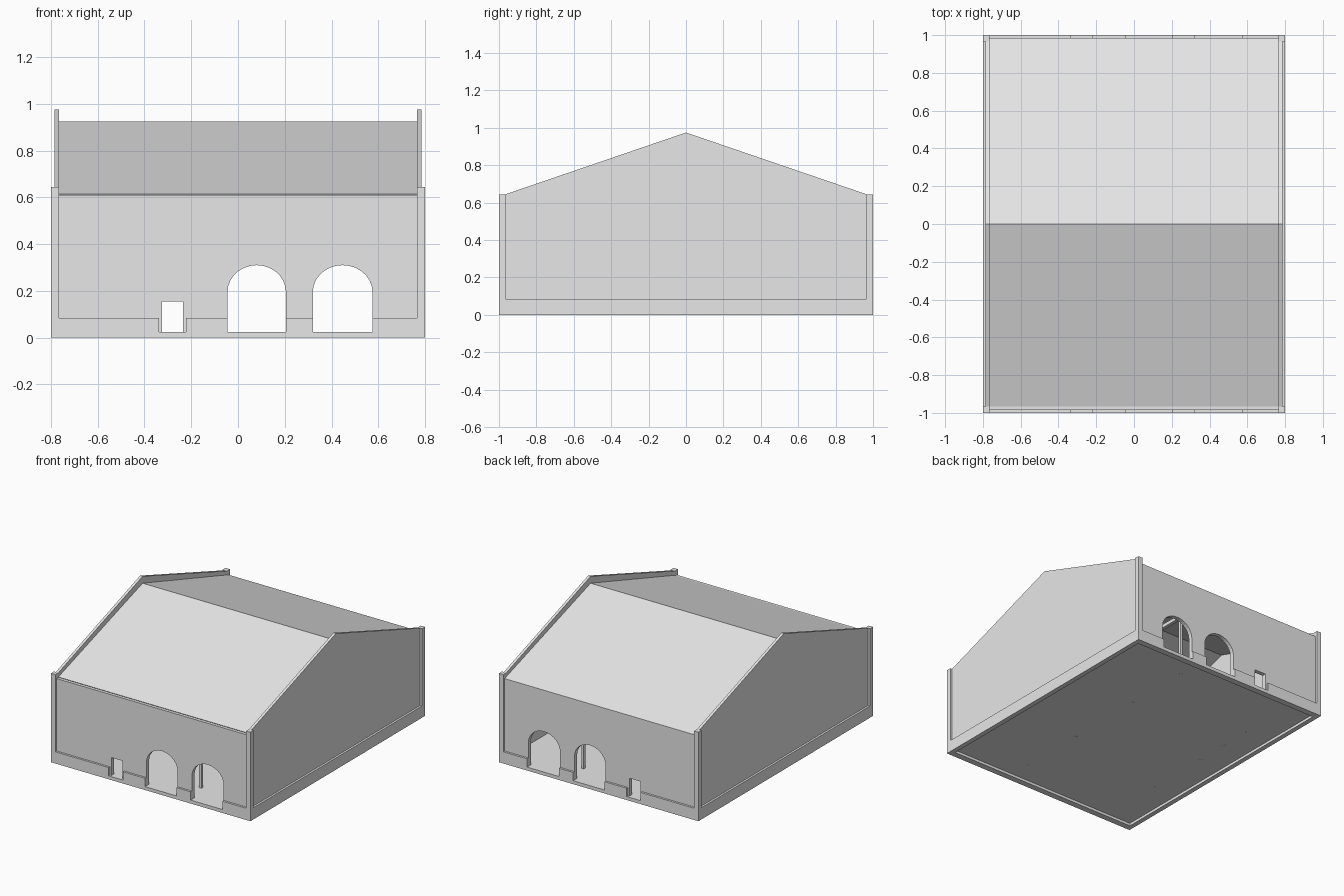
import bpy, math
from mathutils import Matrix

cube = bpy.data.objects.get("Cube")
if cube:
    bpy.data.objects.remove(cube, do_unlink=True)

stone = bpy.data.materials.new("pale_grey")
stone.use_nodes = True
GREY = (0.8, 0.8, 0.8, 1)
stone.diffuse_color = GREY
stone.node_tree.nodes["Principled BSDF"].inputs["Base Color"].default_value = GREY


def box(name, x, y, z):
    """Box from three (low, high) ranges."""
    size = [b - a for a, b in (x, y, z)]
    mid = [(a + b) / 2 for a, b in (x, y, z)]
    bpy.ops.mesh.primitive_cube_add(size=1, location=mid)
    ob = bpy.context.object
    ob.name = name
    ob.data.transform(Matrix.Diagonal((*size, 1)))
    ob.data.materials.append(stone)
    return ob


def slab(name, loops, low, high, axis):
    """Extrude outline and hole loops along axis x or y between low and high."""
    curve = bpy.data.curves.new(name, "CURVE")
    curve.dimensions, curve.fill_mode = "2D", "BOTH"
    curve.extrude = (high - low) / 2
    for loop in loops:
        spline = curve.splines.new("POLY")
        spline.points.add(len(loop) - 1)
        for point, (u, v) in zip(spline.points, loop):
            point.co = (u, v, 0, 1)
        spline.use_cyclic_u = True
    temp = bpy.data.objects.new(name + "_curve", curve)
    bpy.context.collection.objects.link(temp)
    bpy.context.view_layer.update()
    mesh = bpy.data.meshes.new_from_object(
        temp.evaluated_get(bpy.context.evaluated_depsgraph_get()))
    bpy.data.objects.remove(temp, do_unlink=True)
    mesh.transform(Matrix.Rotation(math.pi / 2, 4, "X"))
    if axis == "x":
        mesh.transform(Matrix.Rotation(math.pi / 2, 4, "Z"))
    mid = (low + high) / 2
    mesh.transform(Matrix.Translation((mid, 0, 0) if axis == "x" else (0, mid, 0)))
    mesh.materials.clear()
    mesh.materials.append(stone)
    for face in mesh.polygons:
        face.use_smooth = False
    ob = bpy.data.objects.new(name, mesh)
    bpy.context.collection.objects.link(ob)


SILL, PLINTH, EAVE = 0.025, 0.085, 0.61
DOOR = (-0.325, -0.235)
ARCHES = [(-0.045, 0.205), (0.32, 0.575)]


def arch_loop(left, right, top=0.31, steps=14):
    mid, r = (left + right) / 2, (right - left) / 2
    rise = 0.115
    head = [(mid + r * math.cos(math.pi * i / steps),
             top - rise + rise * math.sin(math.pi * i / steps)) for i in range(steps + 1)]
    return [(left, SILL), (right, SILL)] + head


door_loop = [(DOOR[0], SILL), (DOOR[1], SILL), (DOOR[1], 0.155), (DOOR[0], 0.155)]
wall = [(-0.785, 0), (0.785, 0), (0.785, EAVE), (-0.785, EAVE)]

# Plinth outline, notched at every opening
plinth = [(0.8, 0), (-0.8, 0), (-0.8, PLINTH)]
for a, b in [(DOOR[0] - 0.012, DOOR[1] + 0.012)] + ARCHES:
    plinth += [(a, PLINTH), (a, SILL), (b, SILL), (b, PLINTH)]
plinth.append((0.8, PLINTH))

gable = [(-0.985, 0), (0.985, 0), (0.985, 0.64), (0.965, 0.645),
         (0, 0.975), (-0.965, 0.645), (-0.985, 0.64)]

# Long walls with door and arches, and their plinths
for name, s in (("front", -1), ("back", 1)):
    y0, y1 = sorted((s * 0.955, s * 0.985))
    slab(name + "_wall", [wall, door_loop] + [arch_loop(*a) for a in ARCHES], y0, y1, "y")
    y0, y1 = sorted((s * 0.985, s * 1.0))
    slab(name + "_plinth", [plinth], y0, y1, "y")

# Gable walls, side plinths and corner piers
for name, s in (("right", -1), ("left", 1)):
    x0, x1 = sorted((s * 0.765, s * 0.785))
    slab(name + "_gable", [gable], x0, x1, "x")
    outer = sorted((s * 0.785, s * 0.8))
    box(name + "_plinth", outer, (-1, 1), (0, PLINTH))
    for end, t in (("front", -1), ("back", 1)):
        box(f"{end}_{name}_pier", sorted((s * 0.765, s * 0.8)),
            sorted((t * 0.965, t * 1.0)), (0, 0.645))

# Roof, set below the gable parapets
roof = [(-0.965, EAVE + 0.004), (0, 0.925), (0.985, EAVE),
        (0.955, EAVE - 0.015), (0, 0.9), (-0.955, EAVE - 0.015)]
slab("roof", [roof], -0.765, 0.765, "x")

# Floor, raised a little above the foot of the walls
box("floor", (-0.77, 0.77), (-0.96, 0.96), (0.019, SILL))

# Interior posts carrying long beams
ROWS = {0.263: (-0.8, -0.3, 0.3, 0.8), -0.58: (-0.48, 0, 0.25, 0.48)}
for x, ys in ROWS.items():
    box("long_beam", (x - 0.012, x + 0.012), (-0.955, 0.955), (0.45, 0.475))
    for y in ys:
        box("post", (x - 0.01, x + 0.01), (y - 0.01, y + 0.01), (0.018, 0.45))

# Cross beams under the roof
for y in (-0.8, -0.3, 0.3, 0.8):
    box("cross_beam", (-0.765, 0.765), (y - 0.012, y + 0.012), (0.475, 0.5))
